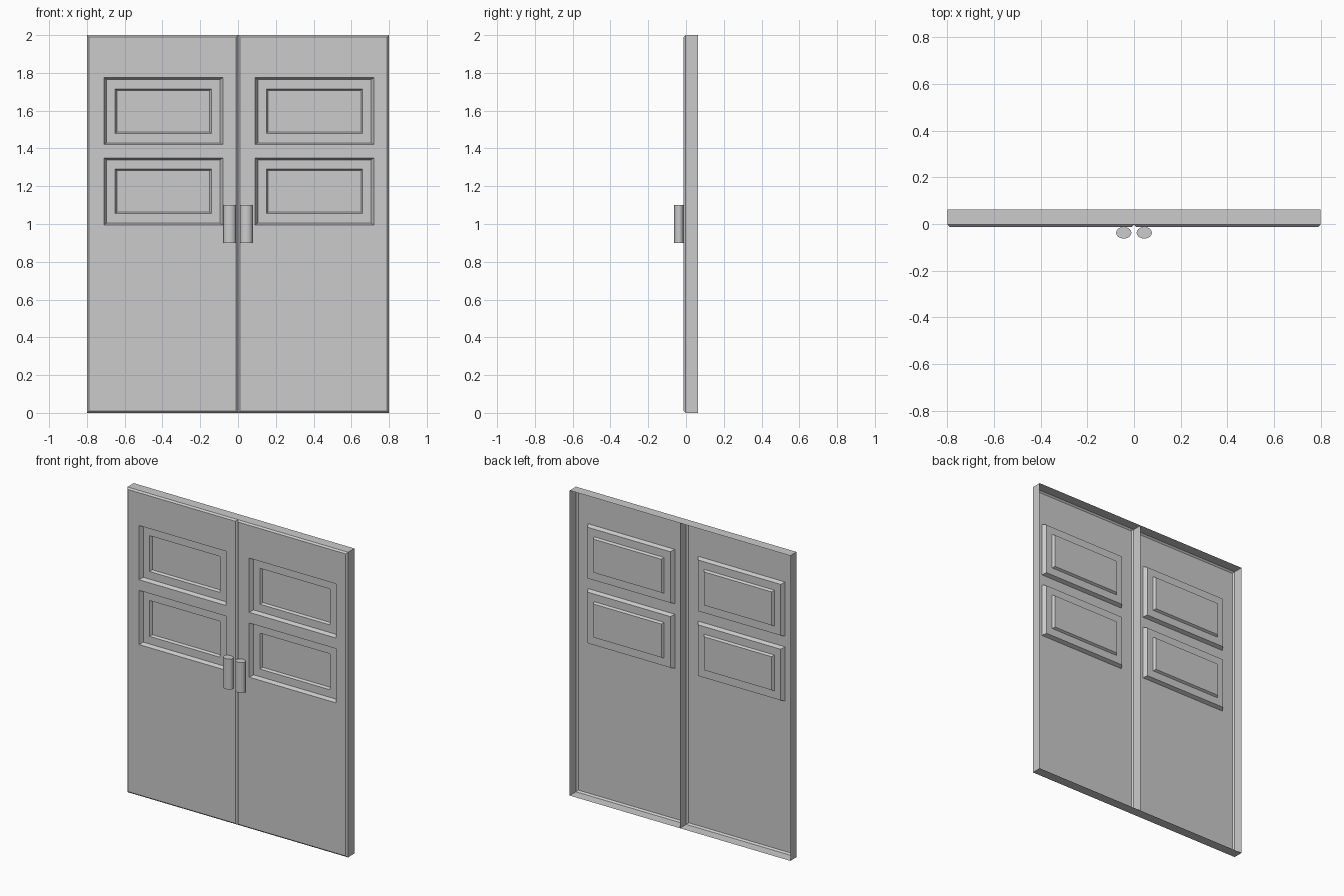
import bpy
import bmesh

if "Cube" in bpy.data.objects:
    bpy.data.objects.remove(bpy.data.objects["Cube"])

FRONT, BACK = -0.0125, 0.0625     # y of the door front and the open back rim
W, H = 0.8, 2.0                   # one door leaf
CH = 0.01                         # edge chamfer


def ring(bm, x0, x1, z0, z1, y):
    return [bm.verts.new((x, y, z)) for x, z in ((x0, z0), (x1, z0), (x1, z1), (x0, z1))]


def bridge(bm, a, b):
    # joins an outer loop to the next loop further in
    for i in range(4):
        j = (i + 1) % 4
        bm.faces.new((a[i], a[j], b[j], b[i]))


def make_object(name, bm):
    mesh = bpy.data.meshes.new(name)
    bmesh.ops.remove_doubles(bm, verts=bm.verts, dist=0.0001)
    bm.to_mesh(mesh)
    bm.free()
    obj = bpy.data.objects.new(name, mesh)
    bpy.context.collection.objects.link(obj)
    return obj


def door_leaf(name, left):
    bm = bmesh.new()
    # side walls and chamfer, hollow behind
    rim = ring(bm, left, left + W, 0, H, BACK)
    side = ring(bm, left, left + W, 0, H, FRONT + CH)
    face = ring(bm, left + CH, left + W - CH, CH, H - CH, FRONT)
    bridge(bm, rim, side)
    bridge(bm, side, face)

    # front sheet split into cells, leaving openings for the two panels
    xs = [left + v for v in (CH, 0.09, 0.72, W - CH)]
    zs = [CH, 0.995, 1.35, 1.42, 1.775, H - CH]
    for i in range(3):
        for k in range(5):
            cell = ring(bm, xs[i], xs[i + 1], zs[k], zs[k + 1], FRONT)
            if i != 1 or k not in (1, 3):
                bm.faces.new(cell)
                continue
            # two-step recessed panel: (inset x, inset z, depth)
            for dx, dz, d in ((0.015, 0.01, 0.025), (0.06, 0.06, 0.025), (0.07, 0.068, 0.04)):
                inner = ring(bm, xs[i] + dx, xs[i + 1] - dx, zs[k] + dz, zs[k + 1] - dz, FRONT + d)
                bridge(bm, cell, inner)
                cell = inner
            bm.faces.new(cell)
    return make_object(name, bm)


door_leaf("left_door", -W)
door_leaf("right_door", 0)

# oval upright handles
for name, s in (("left_handle", -1), ("right_handle", 1)):
    bpy.ops.mesh.primitive_cylinder_add(vertices=32, radius=1, depth=0.2,
                                        location=(s * 0.044, FRONT - 0.025, 1.0))
    handle = bpy.context.object
    handle.name = name
    handle.scale = (0.0325, 0.025, 1)
    bpy.ops.object.transform_apply(location=False, rotation=False, scale=True)
    bpy.ops.object.shade_smooth_by_angle()
